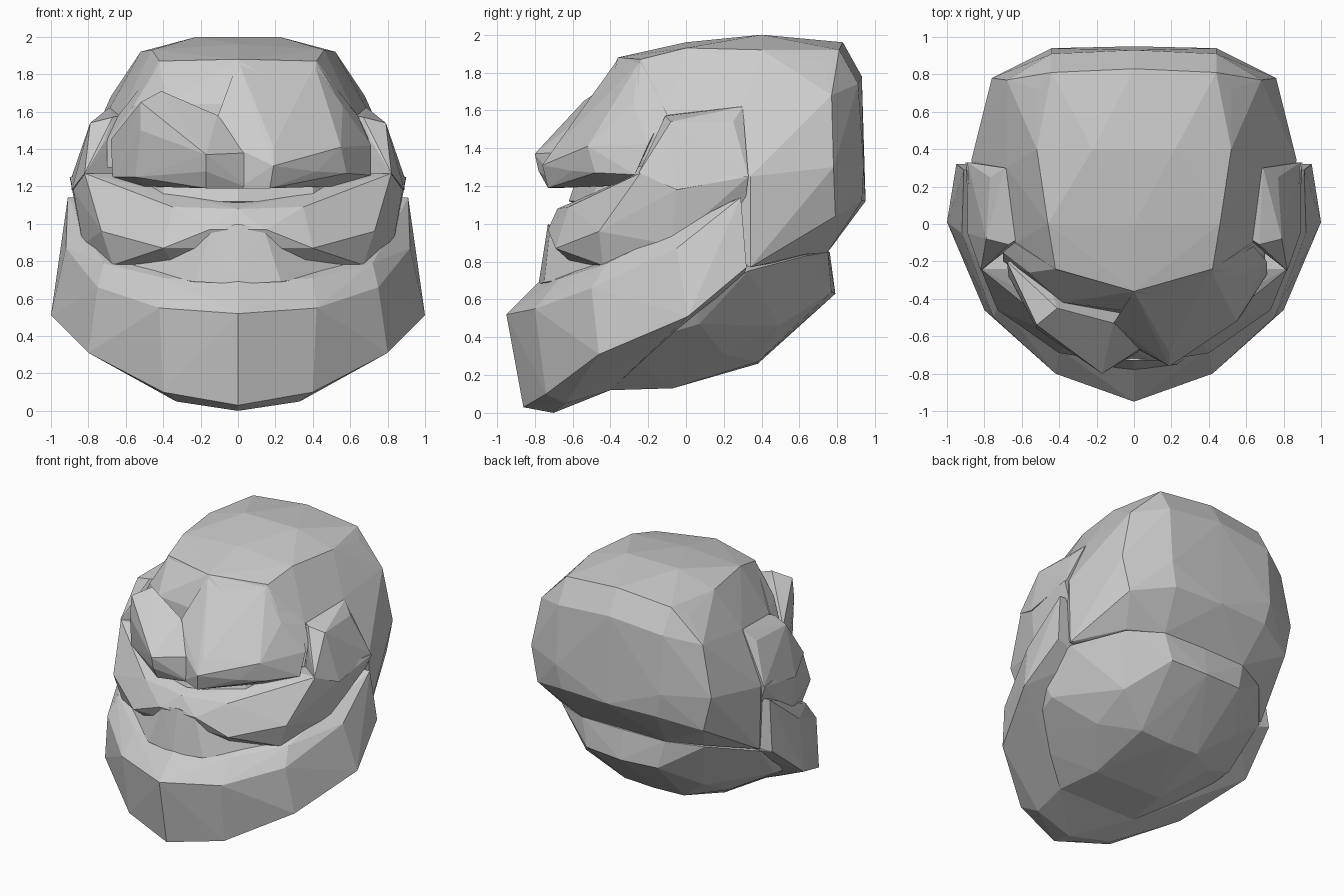
import bpy, bmesh


def hull(name, pts, sides=(1, -1), merged=True):
    """Faceted solid from half-profile points; mirrored into one body or two separate ones."""
    bm = bmesh.new()
    groups = [sides] if merged else [(s,) for s in sides]
    for group in groups:
        verts = []
        for x, y, z in pts:
            for s in group:
                if x == 0 and s != group[0]:
                    continue
                verts.append(bm.verts.new((s * x, y, z)))
        res = bmesh.ops.convex_hull(bm, input=verts)
        junk = {v for v in res["geom_interior"] + res["geom_unused"]
                if isinstance(v, bmesh.types.BMVert)}
        bmesh.ops.delete(bm, geom=list(junk), context='VERTS')
    bmesh.ops.recalc_face_normals(bm, faces=bm.faces[:])
    mesh = bpy.data.meshes.new(name)
    bm.to_mesh(mesh)
    bm.free()
    obj = bpy.data.objects.new(name, mesh)
    bpy.context.collection.objects.link(obj)
    return obj


# Skull: flat-topped dome, bevelled rear, underside stepping in to the nape
hull("cranium", [
    (0, -.36, 1.88), (.42, -.24, 1.87), (0, 0, 1.96), (.46, 0, 1.93),
    (0, .4, 2.0), (.22, .4, 2.0), (.52, .4, 1.92), (.52, .72, 1.86), (0, .83, 1.96),
    (.44, .81, 1.92), (0, .93, 1.78), (.44, .91, 1.74), (.68, .77, 1.68),
    (.76, .78, 1.3), (.44, .94, 1.3), (0, .95, 1.12), (.4, .93, 1.12), (.7, .79, 1.04),
    (.68, .3, 1.63), (.63, -.1, 1.58), (.87, .34, 1.25), (.86, .34, .77),
    (0, .75, .85), (.35, .75, .85), (.6, .63, .84), (.68, -.12, 1.25),
    (.4, -.5, 1.12), (0, -.62, 1.12),
])

# Forehead sloping down into the brow
hull("forehead", [
    (0, -.36, 1.88), (.42, -.24, 1.86), (0, -.47, 1.64), (.38, -.42, 1.64),
    (.56, -.26, 1.63), (.64, -.1, 1.58), (.7, -.15, 1.45), (.7, -.2, 1.3),
    (.3, -.45, 1.3), (0, -.5, 1.3),
])

# Heavy uneven brow: projecting lobe on one side, smooth slope on the other
hull("brow_left", [
    (.41, -.45, 1.71), (.52, -.54, 1.65), (.52, -.56, 1.5), (.17, -.8, 1.37),
    (.17, -.78, 1.28), (.17, -.73, 1.19), (.68, -.2, 1.45), (.67, -.28, 1.25),
    (.55, -.5, 1.25), (.42, -.6, 1.28), (.5, -.4, 1.2), (-.06, -.65, 1.38),
    (-.06, -.66, 1.19), (.11, -.53, 1.58), (0, -.4, 1.3), (.5, -.2, 1.4),
], sides=(-1,))
hull("brow_right", [
    (0, -.36, 1.87), (.41, -.25, 1.85), (.56, -.28, 1.63), (.64, -.12, 1.58),
    (.19, -.58, 1.5), (.19, -.69, 1.41), (.19, -.76, 1.31), (.17, -.73, 1.19),
    (.55, -.52, 1.41), (.71, -.2, 1.42), (.71, -.27, 1.26), (.58, -.48, 1.27),
    (.42, -.6, 1.28), (.5, -.4, 1.2), (0, -.65, 1.4), (0, -.66, 1.19),
    (-.11, -.53, 1.57), (0, -.4, 1.3),
], sides=(1,))

# Ridge from the temple down to each cheek
hull("temple_ridge", [
    (.77, .25, 1.54), (.69, .3, 1.62), (.79, -.08, 1.54), (.67, -.11, 1.57),
    (.72, -.17, 1.43), (.82, -.25, 1.27), (.89, .33, 1.25), (.89, -.05, 1.18),
    (.5, .3, 1.2), (.5, 0, 1.25), (.5, 0, 1.6),
], merged=False)

# Upper lip and cheeks
hull("cheeks", [
    (0, -.68, 1.08), (.35, -.62, 1.09), (.82, -.24, 1.27), (0, -.72, .98),
    (.15, -.73, .97), (.4, -.69, .87), (.73, -.46, .96), (.88, -.05, 1.18),
    (.9, .33, 1.25), (.35, -.6, .79), (.67, -.44, .78), (.83, -.08, .89), (.8, .3, 1.0),
])

# Lower lip between cheeks and jaw
hull("lower_lip", [
    (0, -.78, .68), (.23, -.75, .69), (0, -.73, 1.0), (.14, -.72, .97),
    (.35, -.62, .79), (.62, -.46, .75), (.5, -.2, .7),
])

# Broad jutting jaw
hull("jaw", [
    (0, -.95, .52), (.42, -.8, .55), (.75, -.5, .66), (.92, -.05, .87),
    (.91, .29, 1.14), (.95, .32, .77), (0, -.78, .69), (.4, -.67, .71),
    (.72, -.42, .79), (.85, 0, .93), (0, -.86, .03), (.4, -.74, .1),
    (.8, -.46, .31), (1, .01, .51), (0, -.7, 0), (.33, -.64, .05), (.33, -.4, .12),
    (.7, .3, .7),
])

# Neck stump, sloping up to the nape and buried in skull and jaw
hull("neck", [
    (0, -.4, .12), (.33, -.4, .12), (.28, -.07, .13), (0, -.07, .13), (0, .38, .26),
    (.25, .38, .27), (.5, .2, .31), (.5, .49, .46), (0, .79, .63), (.3, .77, .64),
    (0, .76, .85), (.35, .75, .85), (.6, .63, .83), (.85, .33, .75), (.8, .07, .47),
    (.72, -.38, .34), (.88, .05, .6), (0, .5, 1.0),
])
